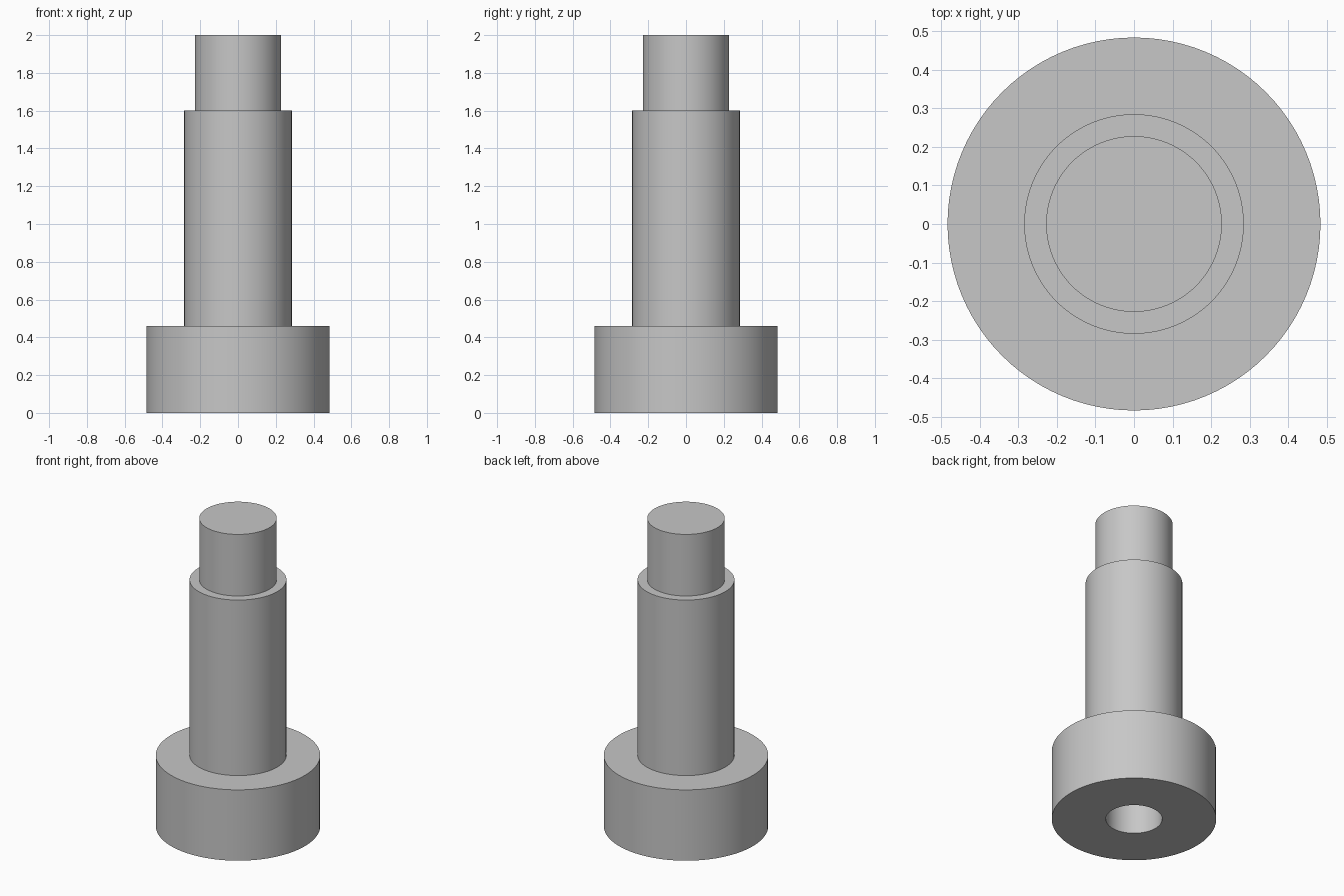
import bpy, bmesh
from math import radians, tau
from mathutils import Matrix

SEGMENTS = 96

cube = bpy.data.objects.get("Cube")
if cube:
    bpy.data.objects.remove(cube, do_unlink=True)

# Plain grey metal
metal = bpy.data.materials.new("grey_metal")
metal.use_nodes = True
grey = (0.57, 0.57, 0.57, 1)
metal.diffuse_color = grey
metal.node_tree.nodes["Principled BSDF"].inputs["Base Color"].default_value = grey


def lathe(name, profile):
    """Revolve a (radius, height) profile that starts and ends on the axis."""
    bm = bmesh.new()
    verts = [bm.verts.new((r, 0, z)) for r, z in profile]
    edges = [bm.edges.new(pair) for pair in zip(verts, verts[1:])]
    bmesh.ops.spin(bm, geom=verts + edges, axis=(0, 0, 1), cent=(0, 0, 0),
                   angle=tau, steps=SEGMENTS, use_duplicate=False)
    bmesh.ops.remove_doubles(bm, verts=bm.verts, dist=1e-4)
    bmesh.ops.recalc_face_normals(bm, faces=bm.faces)
    mesh = bpy.data.meshes.new(name)
    bm.to_mesh(mesh)
    bm.free()
    mesh.materials.append(metal)
    obj = bpy.data.objects.new(name, mesh)
    bpy.context.collection.objects.link(obj)
    bpy.ops.object.select_all(action='DESELECT')
    obj.select_set(True)
    bpy.context.view_layer.objects.active = obj
    bpy.ops.object.shade_smooth_by_angle(angle=radians(30))
    return obj


# Wide head with a blind bore underneath, long shoulder, narrow end
HEAD, SHOULDER, TIP, BORE = 0.484, 0.285, 0.228, 0.166
lathe("stepped_pin", [
    (0, 0.46), (BORE, 0.46), (BORE, 0),
    (HEAD, 0), (HEAD, 0.46),
    (SHOULDER, 0.46), (SHOULDER, 1.6),
    (TIP, 1.6), (TIP, 2), (0, 2),
])
